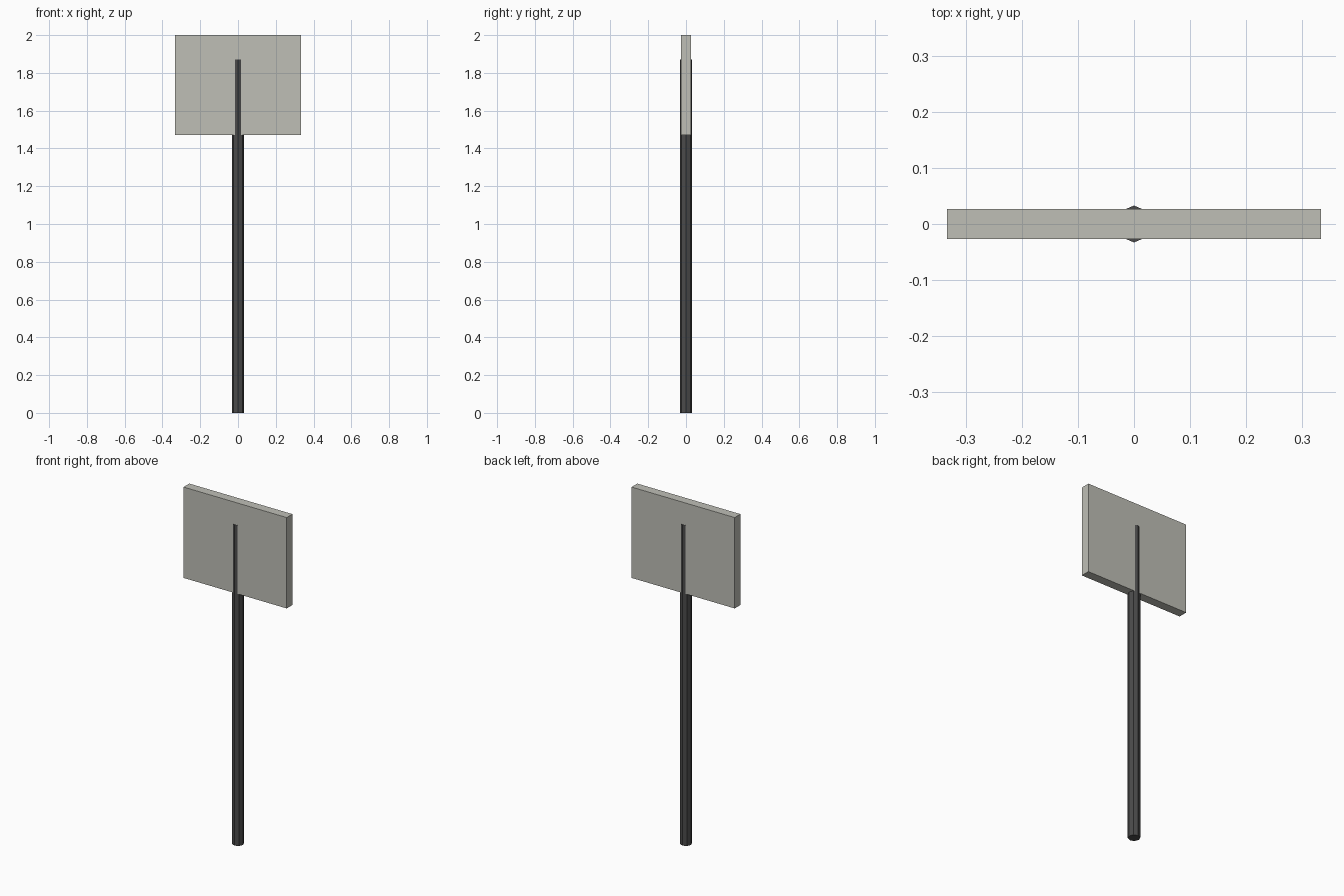
import bpy
import math

if "Cube" in bpy.data.objects:
    bpy.data.objects.remove(bpy.data.objects["Cube"])


def material(name, rgb):
    m = bpy.data.materials.new(name)
    m.diffuse_color = (*rgb, 1.0)
    m.use_nodes = True
    m.node_tree.nodes["Principled BSDF"].inputs["Base Color"].default_value = m.diffuse_color
    return m


def finish(name, mat):
    ob = bpy.context.object
    ob.name = name
    ob.data.materials.append(mat)
    return ob


board_grey = material("warm light grey", (0.52, 0.52, 0.47))
pole_grey = material("dark grey", (0.07, 0.07, 0.07))

POLE_RADIUS = 0.0328
POLE_TOP = 1.87
BOARD_BOTTOM, BOARD_TOP = 1.47, 2.0

# Eight-sided pole, a corner pointing to the front and back
bpy.ops.mesh.primitive_cylinder_add(
    vertices=8, radius=POLE_RADIUS, depth=POLE_TOP, location=(0, 0, POLE_TOP / 2))
finish("pole", pole_grey)

# Rectangular board; the pole's front and back corners poke through it
bpy.ops.mesh.primitive_cube_add(size=1, location=(0, 0, (BOARD_BOTTOM + BOARD_TOP) / 2))
board = finish("sign_board", board_grey)
board.scale = (0.666, 0.053, BOARD_TOP - BOARD_BOTTOM)
bpy.ops.object.transform_apply(location=False, rotation=False, scale=True)
